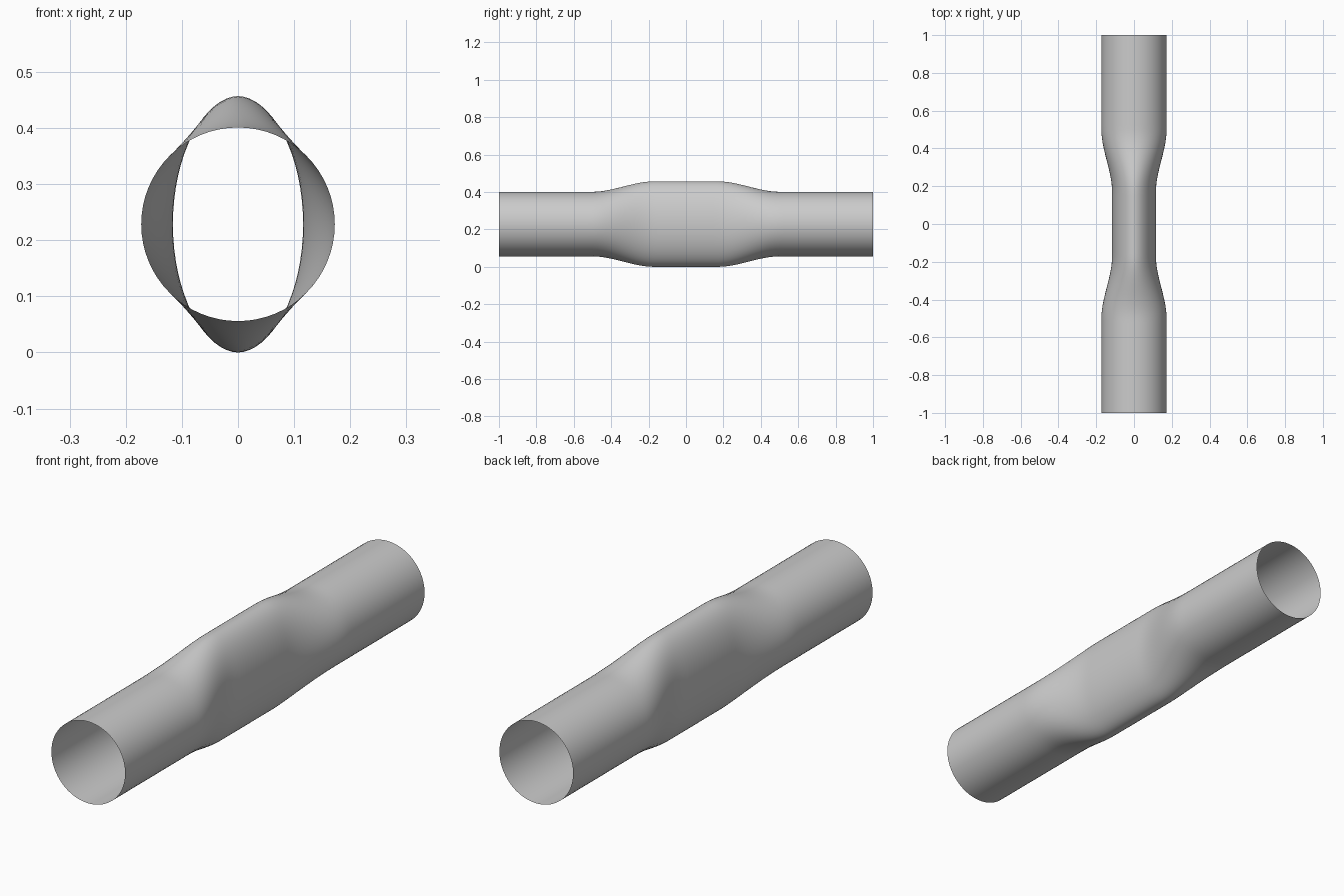
import bpy, bmesh, math

if "Cube" in bpy.data.objects:
    bpy.data.objects.remove(bpy.data.objects["Cube"])

SIDES = 64
CENTRE_Z = 0.2285
R_END = 0.1725            # round ends
HALF_W, HALF_H = 0.116, 0.2285   # pinched middle


def squeeze(y):
    """0 on the round ends, 1 on the flattened middle."""
    t = min(max((0.5 - abs(y)) / 0.33, 0), 1)
    return t * t * (3 - 2 * t)


def section(y):
    """Cross-section blended from a circle to a slightly pointed oval."""
    s = squeeze(y)
    pts = []
    for i in range(SIDES):
        a = 2 * math.pi * i / SIDES
        c, h = math.cos(a), math.sin(a)
        pinch = math.copysign(abs(c) ** 1.07, c)
        x = R_END * c * (1 - s) + HALF_W * pinch * s
        z = (R_END * (1 - s) + HALF_H * s) * h
        pts.append((x, y, CENTRE_Z + z))
    return pts


# Open tube: rings along y, bridged by quads
bm = bmesh.new()
rings = [[bm.verts.new(p) for p in section(-1 + k / 40)] for k in range(81)]
for a, b in zip(rings, rings[1:]):
    for i in range(SIDES):
        j = (i + 1) % SIDES
        bm.faces.new((a[i], a[j], b[j], b[i]))
bmesh.ops.recalc_face_normals(bm, faces=bm.faces)
mesh = bpy.data.meshes.new("pinched_tube")
bm.to_mesh(mesh)
bm.free()
tube = bpy.data.objects.new("pinched_tube", mesh)
bpy.context.collection.objects.link(tube)

# Smooth shading
bpy.context.view_layer.objects.active = tube
tube.select_set(True)
bpy.ops.object.shade_smooth_by_angle(angle=math.radians(30))
